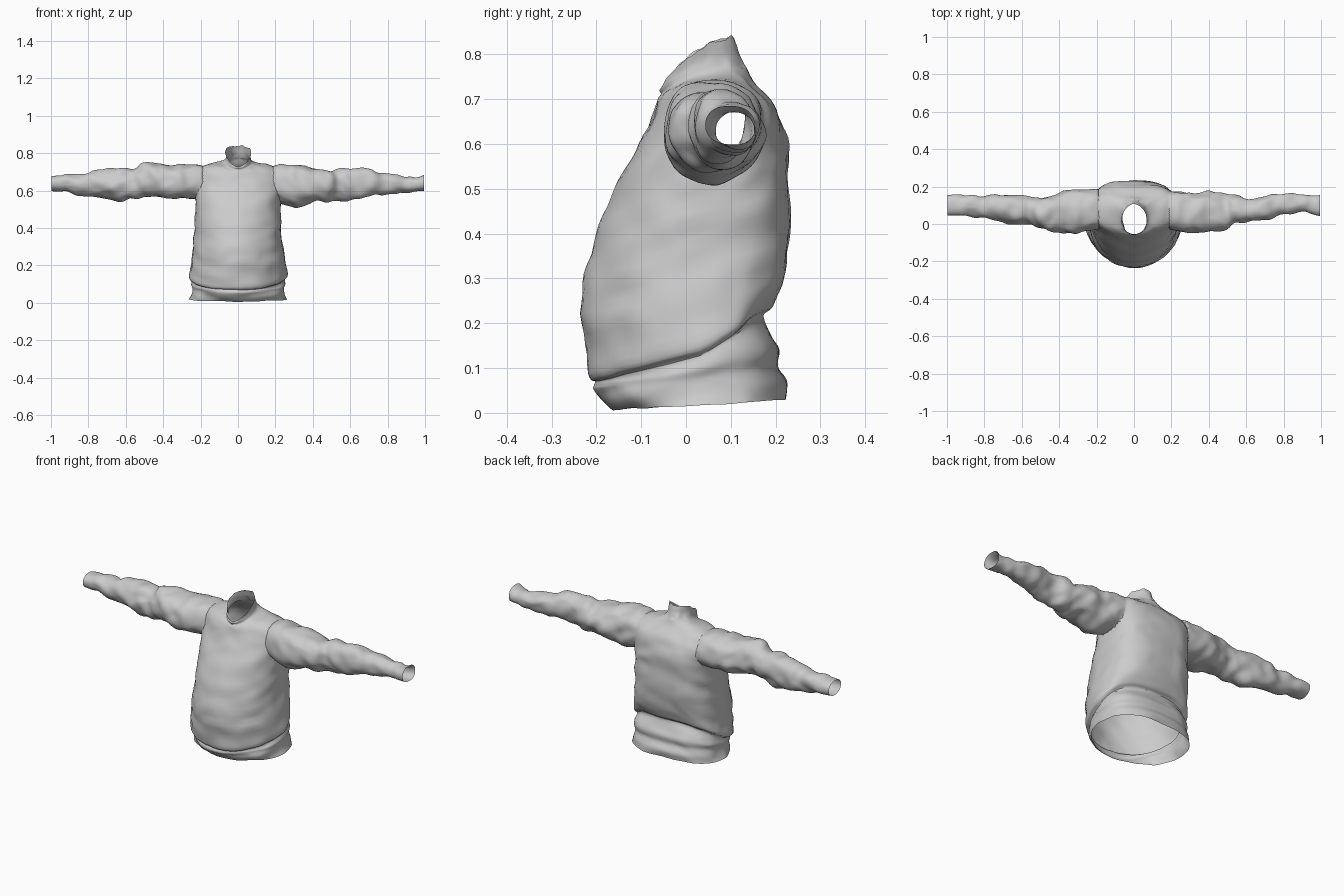
import bpy, bmesh, math
from mathutils import Vector, noise

if "Cube" in bpy.data.objects:
    bpy.data.objects.remove(bpy.data.objects["Cube"])

SEG = 72


def smooth_rows(rows, steps):
    """Catmull-Rom interpolation between rows of numbers."""
    out = []
    for i in range(len(rows) - 1):
        a, b, c, d = (rows[min(max(i + k, 0), len(rows) - 1)] for k in (-1, 0, 1, 2))
        for s in range(steps):
            t = s / steps
            out.append([0.5 * (2 * q + (r - p) * t + (2 * p - 5 * q + 4 * r - u) * t * t
                               + (3 * q - p - 3 * r + u) * t ** 3)
                        for p, q, r, u in zip(a, b, c, d)])
    return out + [list(rows[-1])]


def power(v, e):
    return math.copysign(abs(v) ** e, v)


def loft(name, rings):
    """Skin rings of points, closing each end with a fan that is removed later."""
    bm = bmesh.new()
    loops = [[bm.verts.new(p) for p in ring] for ring in rings]
    for lo, hi in zip(loops, loops[1:]):
        for i in range(SEG):
            j = (i + 1) % SEG
            bm.faces.new((lo[i], lo[j], hi[j], hi[i]))
    for loop in (loops[0], loops[-1]):
        hub = bm.verts.new(sum((v.co for v in loop), Vector()) / SEG)
        for i in range(SEG):
            bm.faces.new((hub, loop[i], loop[(i + 1) % SEG]))
    bmesh.ops.recalc_face_normals(bm, faces=bm.faces)
    mesh = bpy.data.meshes.new(name)
    bm.to_mesh(mesh)
    bm.free()
    ob = bpy.data.objects.new(name, mesh)
    bpy.context.collection.objects.link(ob)
    return ob


def body_ring(row):
    yf, zf, yb, zb, w, ys, zs, e = row
    pts = []
    for i in range(SEG):
        a = math.tau * i / SEG
        c, s = math.cos(a), math.sin(a)
        if s > 0:
            c, s = power(c, e), power(s, e)
        y = ys + (yb - ys) * s if s > 0 else ys + (yf - ys) * -s
        z = zs + s * (zb - zf) / 2 + s * s * ((zb + zf) / 2 - zs)
        pts.append(Vector((w * c, y, z)))
    return pts


def sleeve_ring(row, side):
    x, z0, z1, y0, y1 = row
    pts = []
    for i in range(SEG):
        a = math.tau * i / SEG
        pts.append(Vector((side * x,
                           (y0 + y1) / 2 + (y1 - y0) / 2 * power(math.cos(a), 0.9),
                           (z0 + z1) / 2 + (z1 - z0) / 2 * power(math.sin(a), 0.9))))
    return pts


# Torso: front y, front z, back y, back z, half width, side y, side z, back squareness
body_rows = [
    (-0.160, 0.008, 0.220, 0.030, 0.262, 0.04, 0.018, 0.75),
    (-0.190, 0.030, 0.222, 0.065, 0.252, 0.04, 0.045, 0.75),
    (-0.204, 0.052, 0.200, 0.105, 0.247, 0.04, 0.075, 0.75),
    (-0.202, 0.062, 0.206, 0.150, 0.252, 0.04, 0.100, 0.75),
    (-0.200, 0.072, 0.170, 0.215, 0.243, 0.03, 0.128, 0.75),
    (-0.216, 0.090, 0.192, 0.240, 0.262, 0.03, 0.150, 0.75),
    (-0.233, 0.200, 0.218, 0.300, 0.248, 0.02, 0.240, 0.72),
    (-0.224, 0.310, 0.229, 0.400, 0.236, 0.02, 0.350, 0.68),
    (-0.192, 0.420, 0.231, 0.490, 0.230, 0.03, 0.450, 0.66),
    (-0.145, 0.530, 0.229, 0.570, 0.228, 0.04, 0.560, 0.66),
    (-0.098, 0.620, 0.216, 0.640, 0.234, 0.06, 0.650, 0.68),
    (-0.070, 0.680, 0.188, 0.695, 0.222, 0.07, 0.715, 0.72),
    (-0.060, 0.704, 0.158, 0.735, 0.150, 0.06, 0.742, 0.85),
    (-0.056, 0.712, 0.132, 0.770, 0.078, 0.04, 0.750, 1.0),
    (-0.062, 0.720, 0.118, 0.800, 0.064, 0.025, 0.775, 1.1),
    (-0.058, 0.730, 0.105, 0.838, 0.070, 0.025, 0.808, 1.2),
]
torso = loft("sweater", [body_ring(r) for r in smooth_rows(body_rows, 5)])

# Sleeves: x, bottom z, top z, front y, back y
left_rows = [
    (0.19, 0.55, 0.735, -0.030, 0.175), (0.25, 0.525, 0.742, -0.045, 0.172),
    (0.31, 0.513, 0.735, -0.048, 0.165), (0.40, 0.540, 0.728, -0.042, 0.170),
    (0.48, 0.546, 0.702, -0.035, 0.160), (0.53, 0.548, 0.715, 0.000, 0.155),
    (0.60, 0.550, 0.722, 0.010, 0.132), (0.70, 0.570, 0.714, 0.022, 0.148),
    (0.80, 0.585, 0.693, 0.048, 0.160), (0.90, 0.590, 0.675, 0.060, 0.160),
    (0.96, 0.595, 0.668, 0.050, 0.150), (0.995, 0.600, 0.685, 0.045, 0.152),
]
right_rows = [
    (0.19, 0.56, 0.735, -0.030, 0.185), (0.26, 0.550, 0.742, -0.040, 0.185),
    (0.35, 0.553, 0.738, -0.050, 0.182), (0.43, 0.565, 0.744, -0.040, 0.155),
    (0.50, 0.568, 0.750, -0.022, 0.138), (0.56, 0.556, 0.718, -0.005, 0.140),
    (0.64, 0.545, 0.722, 0.000, 0.155), (0.73, 0.560, 0.706, 0.020, 0.160),
    (0.82, 0.572, 0.693, 0.038, 0.150), (0.91, 0.590, 0.684, 0.044, 0.156),
    (0.997, 0.600, 0.678, 0.045, 0.155),
]

# Merge the sleeves into the torso
bpy.context.view_layer.objects.active = torso
for name, rows, side in (("left_sleeve", left_rows, 1), ("right_sleeve", right_rows, -1)):
    sleeve = loft(name, [sleeve_ring(r, side) for r in smooth_rows(rows, 6)])
    mod = torso.modifiers.new(name, 'BOOLEAN')
    mod.operation, mod.solver, mod.object = 'UNION', 'EXACT', sleeve
    bpy.ops.object.modifier_apply(modifier=name)
    bpy.data.objects.remove(sleeve)

# Open the hem, neck and cuffs, soften the armhole seams, then add cloth wrinkles
bm = bmesh.new()
bm.from_mesh(torso.data)
hubs = [v for v in bm.verts if len(v.link_edges) > SEG - 5]
bmesh.ops.delete(bm, geom=hubs, context='VERTS')
seam = [v for v in bm.verts if 0.18 < abs(v.co.x) < 0.29 and v.co.z > 0.48]
for _ in range(3):
    bmesh.ops.smooth_vert(bm, verts=seam, factor=0.5,
                          use_axis_x=True, use_axis_y=True, use_axis_z=True)
bm.normal_update()
moves = []
for v in bm.verts:
    x, y, z = v.co
    on_sleeve = min(max((abs(x) - 0.22) / 0.08, 0), 1)
    cross = noise.noise(Vector((x * 5, y * 6, z * 17 - y * 7)))
    slant = noise.noise(Vector((x * 15 + z * 9, y * 11, z * 11 - x * 5)))
    crease = 1 - 2 * abs(noise.noise(Vector((x * 9 + 4, y * 9, z * 13 + abs(x) * 6))))
    amount = (1 - on_sleeve) * 0.009 * cross + on_sleeve * 0.014 * slant + 0.004 * (crease - 0.6)
    if abs(x) > 0.93:
        amount *= 0.4
    moves.append(v.normal * amount)
    if z > 0.77 and abs(x) < 0.1:
        moves[-1].z += 0.012 * noise.noise(Vector((x * 45, y * 45, 3)))
for v, m in zip(bm.verts, moves):
    v.co += m
    v.co.z = max(v.co.z, 0)
    v.co.x = min(max(v.co.x, -1), 1)
bm.to_mesh(torso.data)
bm.free()

torso.select_set(True)
bpy.ops.object.shade_smooth_by_angle(angle=math.radians(35))
